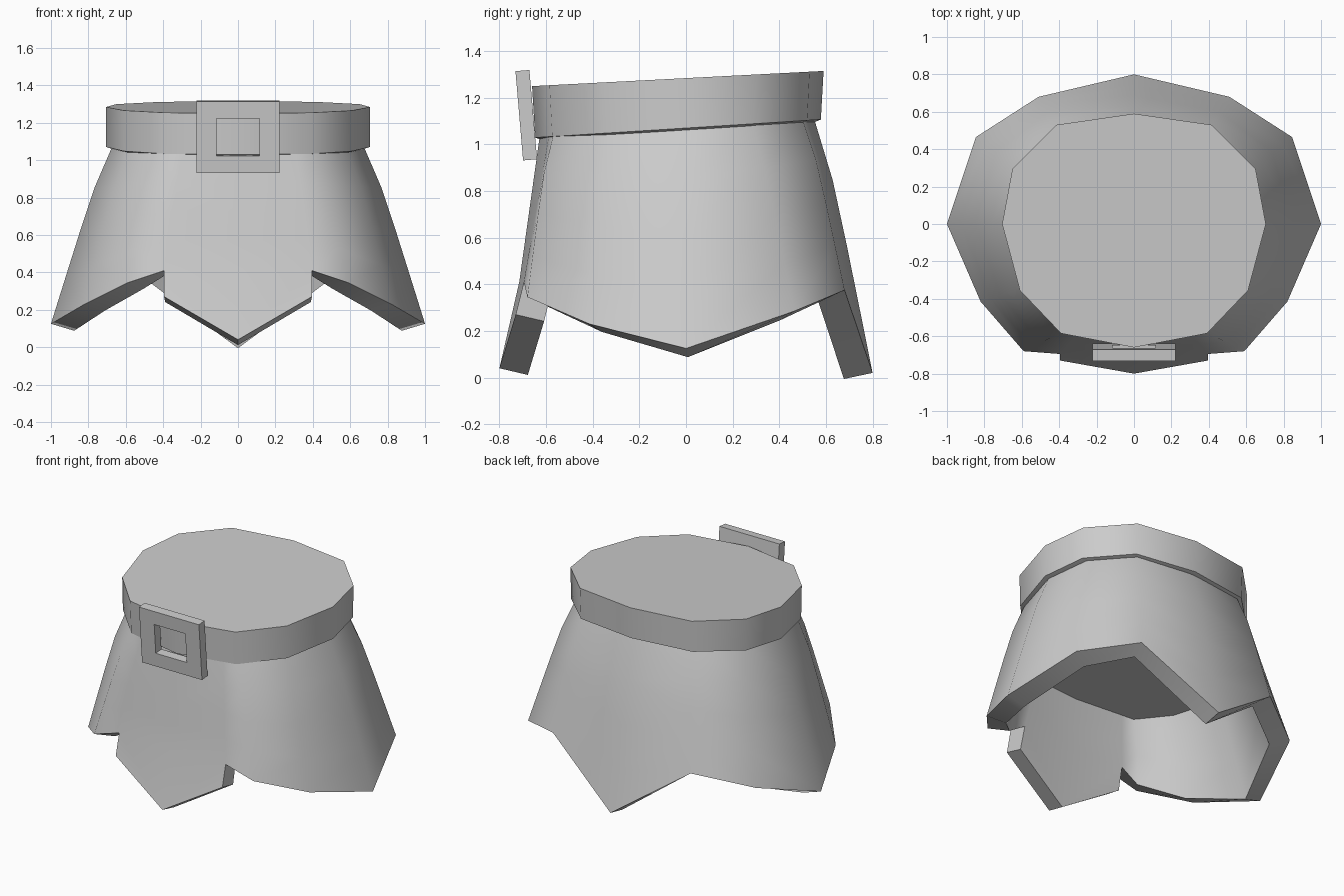
import bpy, math
from mathutils import Vector

cube = bpy.data.objects.get("Cube")
if cube:
    bpy.data.objects.remove(cube, do_unlink=True)

grey = bpy.data.materials.new("plain_grey")
grey.use_nodes = True
colour = (0.6, 0.6, 0.6, 1)
grey.diffuse_color = colour
bsdf = next(n for n in grey.node_tree.nodes if n.type == 'BSDF_PRINCIPLED')
bsdf.inputs["Base Color"].default_value = colour
bsdf.inputs["Roughness"].default_value = 0.8


def make(name, verts, faces):
    mesh = bpy.data.meshes.new(name)
    mesh.from_pydata(verts, [], faces)
    mesh.materials.append(grey)
    obj = bpy.data.objects.new(name, mesh)
    bpy.context.collection.objects.link(obj)
    return obj


def finish(obj, angle):
    # Apply the modifiers, then smooth while keeping hard edges
    bpy.ops.object.select_all(action='DESELECT')
    obj.select_set(True)
    bpy.context.view_layer.objects.active = obj
    bpy.ops.object.convert(target='MESH')
    bpy.ops.object.shade_smooth_by_angle(angle=math.radians(angle))


def solidify(obj, thickness, offset):
    mod = obj.modifiers.new("thickness", 'SOLIDIFY')
    mod.thickness = thickness
    mod.offset = offset
    mod.use_even_offset = True


def mirrored(half):
    # Complete a loop whose first and last points lie on the centre line
    return half + [Vector((-p[0], *p[1:])) for p in half[-2:0:-1]]


def belt_low(y):
    return 1.07 + 0.062 * y


# Belt: twelve-sided tilted band with an underside that slopes inward
outline = mirrored([(0, -.66), (.39, -.585), (.61, -.355), (.705, 0),
                    (.65, .295), (.415, .53), (0, .59)])
n = len(outline)
top = [(x, y, 1.284 + 0.052 * y) for x, y in outline]
low = [(x, y * 0.98, belt_low(y)) for x, y in outline]
under = [(x * 0.93, y * 0.92, belt_low(y) - 0.015) for x, y in outline]
bands = [(r + i, r + (i + 1) % n, r + n + (i + 1) % n, r + n + i)
         for r in (0, n) for i in range(n)]
caps = [tuple(range(2 * n, 3 * n)), tuple(reversed(range(n)))]
belt = make("belt", under + low + top, bands + caps)
finish(belt, 50)

# Skirt: half the columns, each from the waist to the hem, front to back
columns = [
    ((0, -.625), (0, -.715, .41)),
    ((.30, -.585), (.395, -.695, .41)),
    ((.385, -.565), (.59, -.68, .345)),
    ((.58, -.335), (.82, -.415, .23)),
    ((.665, 0), (1, 0, .125)),
    ((.61, .28), (.845, .465, .285)),
    ((.39, .495), (.51, .68, .375)),
    ((0, .545), (0, .80, .02)),
]
ROWS = 4
LINING_Z = 0.71
verts, faces, lining_edge = [], [], []
for c, (waist, hem) in enumerate(columns):
    start = Vector((*waist, belt_low(waist[1]) + 0.02))
    end = Vector(hem)
    out = Vector((hem[0], hem[1], 0)).normalized()
    bulge = 0.0 if c < 2 else 0.02
    for r in range(ROWS + 1):
        t = r / ROWS
        verts.append(start.lerp(end, t) + out * bulge * math.sin(math.pi * math.sqrt(t)))
    lining_edge.append(start.lerp(end, (start.z - LINING_Z) / (start.z - end.z)) - out * 0.06)
stride = ROWS + 1
for c in range(len(columns) - 1):
    for r in range(ROWS):
        a = c * stride + r
        faces.append((a + 1, a + stride + 1, a + stride, a))
# Front flap hanging below the side hems to a point
tip = len(verts)
verts += [(0, -.80, .04), (.395, -.73, .27)]
faces.append((tip, tip + 1, stride + ROWS, ROWS))
skirt = make("skirt", verts, faces)
mirror = skirt.modifiers.new("mirror", 'MIRROR')
mirror.use_clip = True
solidify(skirt, 0.125, -1)
finish(skirt, 50)

# Lining: closes the inside of the skirt, facing down
loop = mirrored(lining_edge)
make("skirt_lining", loop, [tuple(reversed(range(len(loop))))])

# Buckle: square frame leaning forward at the top
corners = [(-1, -1), (1, -1), (1, 1), (-1, 1)]
frame = [(x * .222, 0, z * .192) for x, z in corners]
frame += [(x * .115, 0, z * .1) for x, z in corners]
buckle = make("belt_buckle", frame, [(i, (i + 1) % 4, 4 + (i + 1) % 4, 4 + i) for i in range(4)])
buckle.location = (0, -.685, 1.125)
buckle.rotation_euler.x = 0.085
solidify(buckle, 0.06, 0)
finish(buckle, 30)
